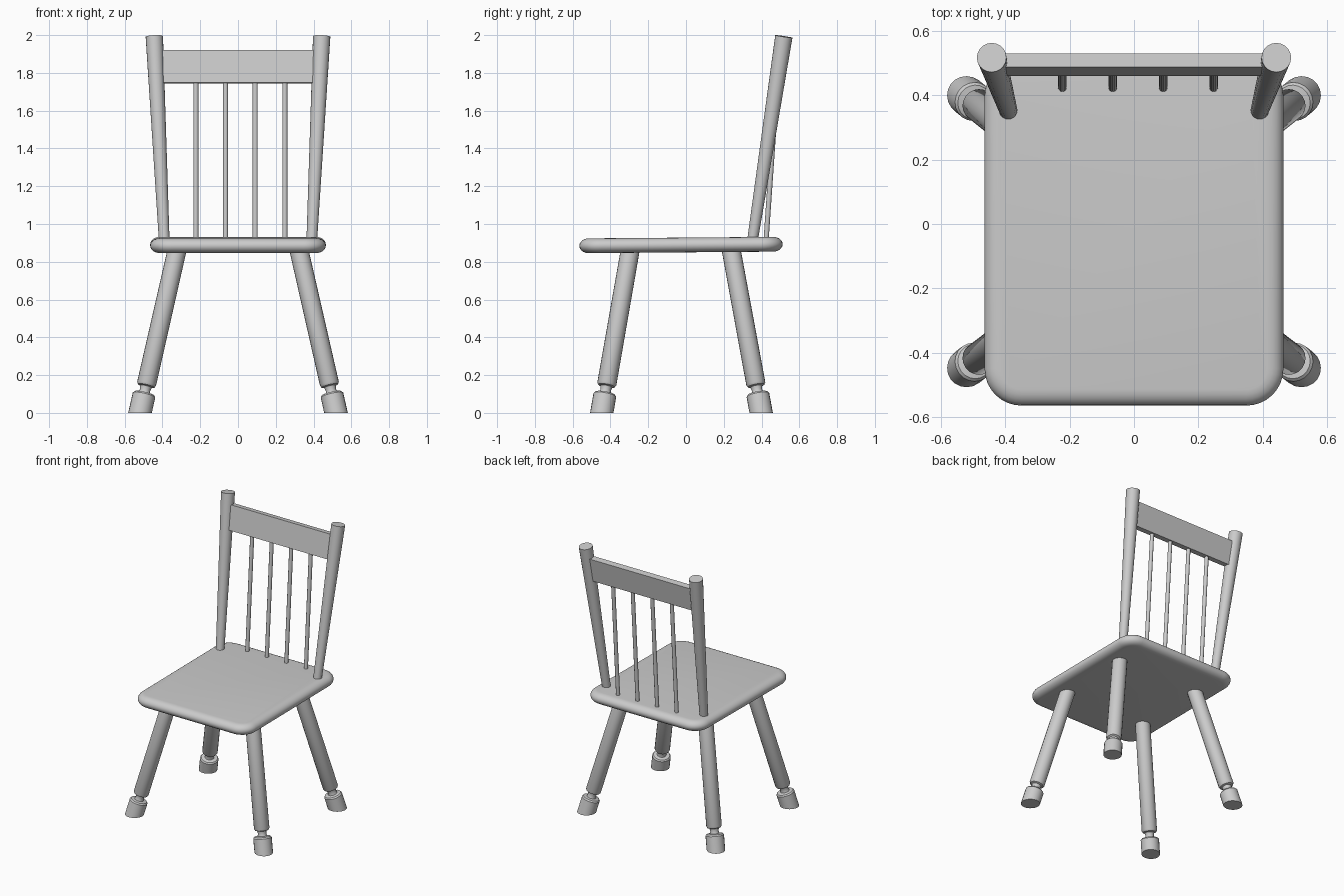
import bpy, bmesh, math
from mathutils import Vector

if "Cube" in bpy.data.objects:
    bpy.data.objects.remove(bpy.data.objects["Cube"])

SEGS = 20


def finish(name, bm, mirror=False):
    bmesh.ops.recalc_face_normals(bm, faces=bm.faces)
    me = bpy.data.meshes.new(name)
    bm.to_mesh(me)
    bm.free()
    ob = bpy.data.objects.new(name, me)
    bpy.context.collection.objects.link(ob)
    bpy.ops.object.select_all(action='DESELECT')
    bpy.context.view_layer.objects.active = ob
    ob.select_set(True)
    bpy.ops.object.shade_smooth_by_angle(angle=math.radians(35))
    if mirror:
        ob.modifiers.new("mirror", 'MIRROR')
    return ob


def turned(name, start, end, profile, segs=SEGS, mirror=False, floor=False):
    """Turned rod along start->end; profile is (fraction along axis, radius)."""
    a, b = Vector(start), Vector(end)
    rot = Vector((0, 0, 1)).rotation_difference(b - a)
    bm = bmesh.new()
    rings = []
    for t, r in profile:
        c = a.lerp(b, t)
        rings.append([bm.verts.new(c + rot @ Vector((r * math.cos(i * math.tau / segs),
                                                     r * math.sin(i * math.tau / segs), 0)))
                      for i in range(segs)])
    for lo, hi in zip(rings, rings[1:]):
        for i in range(segs):
            j = (i + 1) % segs
            bm.faces.new((lo[i], lo[j], hi[j], hi[i]))
    bm.faces.new(rings[0][::-1])
    bm.faces.new(rings[-1])
    if floor:  # saw the foot flat on the ground
        geom = bm.verts[:] + bm.edges[:] + bm.faces[:]
        cut = bmesh.ops.bisect_plane(bm, geom=geom, plane_co=(0, 0, 0),
                                     plane_no=(0, 0, 1), clear_inner=True)
        edges = [e for e in cut['geom_cut'] if isinstance(e, bmesh.types.BMEdge)]
        bmesh.ops.holes_fill(bm, edges=edges)
    return finish(name, bm, mirror)


# Seat: rounded slab, each layer an inset of the rounded outline
def seat_outline(inset):
    pts, rad = [], 0.115
    x, y0, y1 = 0.465 - rad, -0.565 + rad, 0.512 - rad
    for cx, cy, start in ((x, y1, 0), (-x, y1, 90), (-x, y0, 180), (x, y0, 270)):
        for k in range(9):
            ang = math.radians(start + k * 90 / 8)
            pts.append((cx + (rad - inset) * math.cos(ang), cy + (rad - inset) * math.sin(ang)))
    return pts


bm = bmesh.new()
layers = []
for k in range(11):
    ang = math.radians(-90 + 18 * k)
    z = 0.889 + 0.039 * math.sin(ang)
    inset = 0.05 * (1 - math.cos(ang))
    layers.append([bm.verts.new((px, py, z + 0.004 * py / 0.5)) for px, py in seat_outline(inset)])
n = len(layers[0])
for lo, hi in zip(layers, layers[1:]):
    for i in range(n):
        bm.faces.new((lo[i], lo[(i + 1) % n], hi[(i + 1) % n], hi[i]))
bm.faces.new(layers[0][::-1])
bm.faces.new(layers[-1])
finish("seat", bm)

# Splayed legs with a turned neck and foot (fractions span z 0 to 0.87)
leg_profile = [(-0.06, 0.061), (0.108, 0.061), (0.118, 0.054), (0.122, 0.031), (0.140, 0.027),
               (0.160, 0.032), (0.165, 0.045), (0.177, 0.051), (1.0, 0.050)]
turned("front_legs", (0.519, -0.446, 0), (0.321, -0.294, 0.87), leg_profile, mirror=True, floor=True)
turned("back_legs", (0.519, 0.398, 0), (0.321, 0.238, 0.87), leg_profile, mirror=True, floor=True)

# Back posts, widening to the top
turned("back_posts", (0.390, 0.350, 0.90), (0.443, 0.518, 1.993),
       [(0, 0.028), (1, 0.046)], mirror=True)

# Leaning top rail
bm = bmesh.new()
section = [(0.460, 1.748), (0.502, 1.745), (0.531, 1.915), (0.488, 1.921)]
ends = [[bm.verts.new((x, y, z)) for y, z in section] for x in (-0.425, 0.425)]
for i in range(4):
    j = (i + 1) % 4
    bm.faces.new((ends[0][i], ends[0][j], ends[1][j], ends[1][i]))
bm.faces.new(ends[0])
bm.faces.new(ends[1][::-1])
finish("top_rail", bm)

# Four thin spindles
for i in range(4):
    x = -0.223 + 0.157 * i
    turned(f"spindle_{i + 1}", (x, 0.423, 0.90), (x, 0.483, 1.77),
           [(0, 0.0135), (1, 0.0135)], segs=12)
